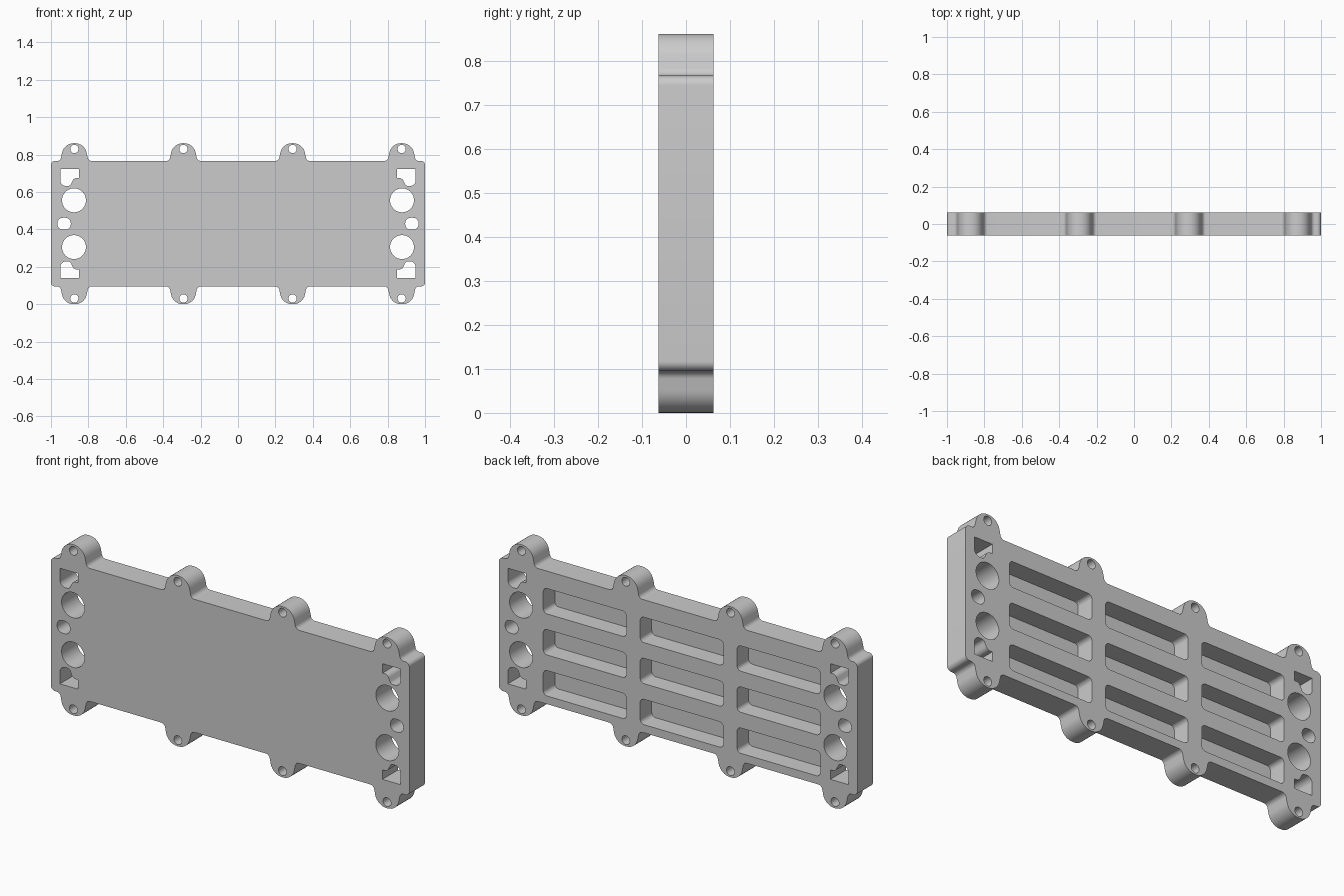
import bpy, bmesh
from math import cos, sin, pi, tan
from mathutils import Vector, Matrix

if "Cube" in bpy.data.objects:
    bpy.data.objects.remove(bpy.data.objects["Cube"])

HALF = 0.0625            # half of the plate depth
TOP, PEAK = 0.766, 0.861 # plate edge and lobe tip heights
MID = PEAK / 2


def fillet(corners, n=8):
    """Round each (x, z, radius) corner of a closed polygon."""
    out = []
    for i, (x, z, r) in enumerate(corners):
        p = Vector((x, z))
        if r == 0:
            out.append(p)
            continue
        a = (Vector(corners[i - 1][:2]) - p).normalized()
        b = (Vector(corners[(i + 1) % len(corners)][:2]) - p).normalized()
        half = a.angle(b) / 2
        c = p + (a + b).normalized() * (r / sin(half))
        s, e = p + a * (r / tan(half)) - c, p + b * (r / tan(half)) - c
        sweep = s.angle(e)
        for k in range(n + 1):
            t = sweep * k / n
            out.append(c + (s * sin(sweep - t) + e * sin(t)) / sin(sweep))
    return out


def circle(x, z, r, n=32):
    return [Vector((x + r * cos(2 * pi * k / n), z + r * sin(2 * pi * k / n))) for k in range(n)]


def extrude(name, loops, y0, y1):
    """Filled x-z profile (inner loops become holes), extruded from y0 to y1."""
    cu = bpy.data.curves.new(name, 'CURVE')
    cu.dimensions = '2D'
    cu.fill_mode = 'BOTH'
    cu.extrude = (y1 - y0) / 2
    for loop in loops:
        sp = cu.splines.new('POLY')
        sp.points.add(len(loop) - 1)
        for pt, co in zip(sp.points, loop):
            pt.co = (co.x, co.y, 0, 1)
        sp.use_cyclic_u = True
    ob = bpy.data.objects.new(name, cu)
    bpy.context.collection.objects.link(ob)
    bpy.ops.object.select_all(action='DESELECT')
    ob.select_set(True)
    bpy.context.view_layer.objects.active = ob
    bpy.ops.object.convert(target='MESH')
    ob = bpy.context.object
    ob.name = name
    bm = bmesh.new()
    bm.from_mesh(ob.data)
    bmesh.ops.remove_doubles(bm, verts=bm.verts, dist=1e-5)
    bm.transform(Matrix.Translation((0, (y0 + y1) / 2, 0)) @ Matrix.Rotation(pi / 2, 4, 'X'))
    bmesh.ops.recalc_face_normals(bm, faces=bm.faces)
    bm.to_mesh(ob.data)
    bm.free()
    return ob


# Outline: rounded plate with four screw lobes on each long edge
lobes = [-0.875, -0.292, 0.292, 0.875]
upper = [(-1, TOP, 0.022)]
for c in lobes:
    upper += [(c - 0.075, TOP, 0.022), (c - 0.055, PEAK, 0.064),
              (c + 0.055, PEAK, 0.064), (c + 0.075, TOP, 0.022)]
upper.append((1, TOP, 0.022))
lower = [(x, PEAK - z, r) for x, z, r in reversed(upper)]
loops = [fillet(upper + lower)]

# Screw holes in the lobes
for c in lobes:
    loops += [circle(c, 0.83, 0.022), circle(c, PEAK - 0.83, 0.022)]

# End openings: large bores, small slots and notched windows
window = [(0.95, 0.722, 0), (0.85, 0.722, 0), (0.85, 0.675, 0),
          (0.878, 0.675, 0.025), (0.897, 0.632, 0.02), (0.95, 0.632, 0.03)]
for sx in (-1, 1):
    loops.append(fillet([(sx * 0.93 + dx, MID + dz, 0.03) for dx, dz in
                         ((-0.036, -0.032), (0.036, -0.032), (0.036, 0.032), (-0.036, 0.032))]))
    for sz in (-1, 1):
        loops.append(circle(sx * 0.877, MID + sz * 0.125, 0.064, 48))
        loops.append([Vector((sx * p.x, MID + sz * (p.y - MID))) for p in fillet(window)])

plate = extrude("cover_plate", loops, -HALF, HALF)

# Three by three rounded pockets in the back
pockets = []
for i in (-1, 0, 1):
    for j in (-1, 0, 1):
        cx, cz, w, h = -0.02 + i * 0.541, 0.407 + j * 0.207, 0.232, 0.064
        pockets.append(fillet([(cx - w, cz - h, 0.022), (cx + w, cz - h, 0.022),
                               (cx + w, cz + h, 0.022), (cx - w, cz + h, 0.022)]))
cutter = extrude("pocket_cutter", pockets, HALF - 0.092, HALF + 0.05)
cutter.hide_render = True

mod = plate.modifiers.new("pockets", 'BOOLEAN')
mod.operation = 'DIFFERENCE'
mod.solver = 'EXACT'
mod.object = cutter
bpy.ops.object.select_all(action='DESELECT')
plate.select_set(True)
bpy.context.view_layer.objects.active = plate
bpy.ops.object.modifier_apply(modifier=mod.name)
bpy.data.objects.remove(cutter)
bpy.ops.object.shade_smooth_by_angle(angle=pi / 6)
